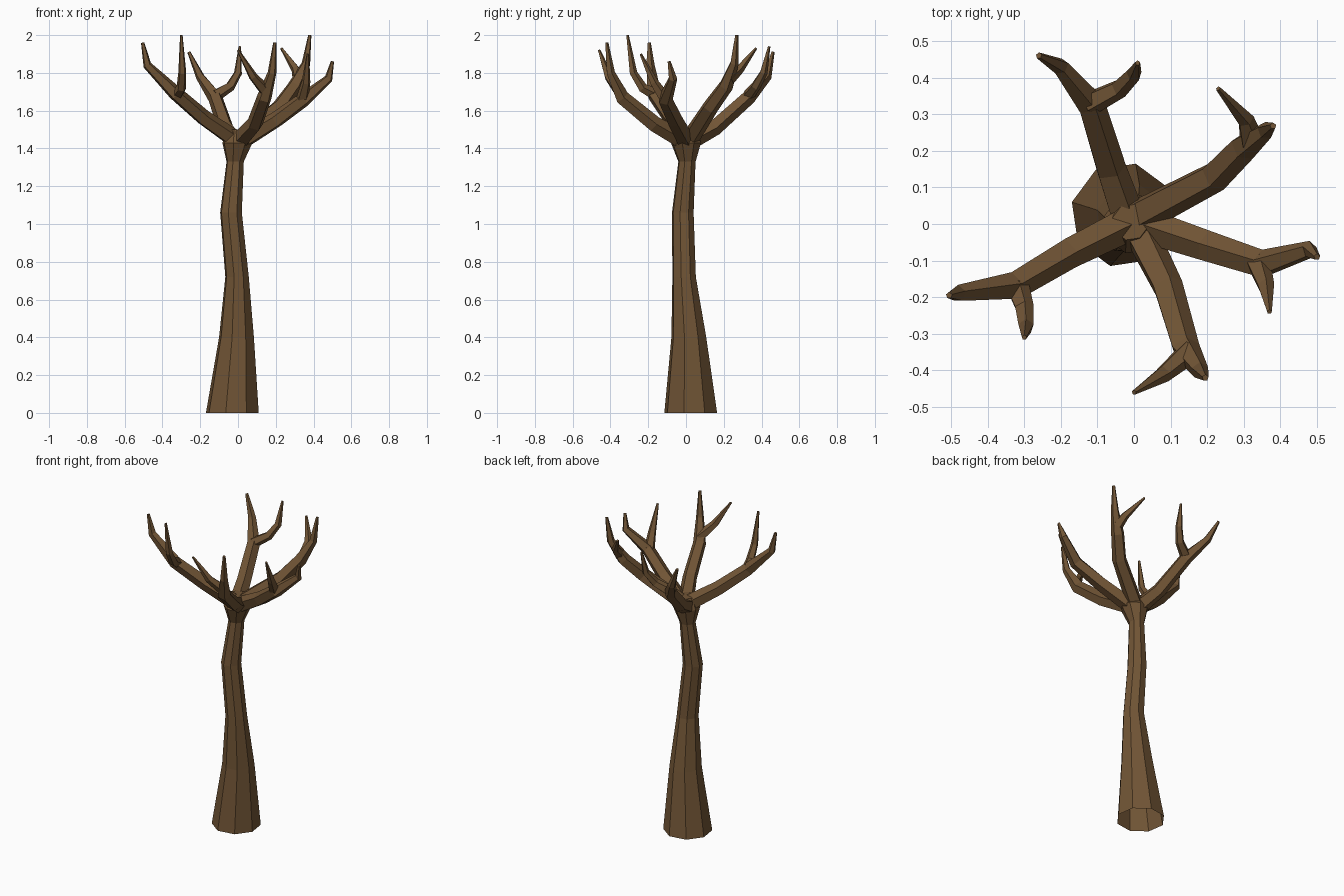
import bpy, bmesh, math
from mathutils import Vector, Matrix

cube = bpy.data.objects.get("Cube")
if cube:
    bpy.data.objects.remove(cube, do_unlink=True)

bark = bpy.data.materials.new("brown bark")
bark.use_nodes = True
color = (0.165, 0.09, 0.036, 1)
bark.diffuse_color = color
bark.node_tree.nodes["Principled BSDF"].inputs["Base Color"].default_value = color


def tube(name, path, sides, turn=0, level=False, cap_start=True):
    """Low-poly tapering tube; path points are (x, y, z, radius)."""
    points = [Vector(p[:3]) for p in path]
    bm = bmesh.new()
    rings = []
    last = len(path) - 1
    for i, p in enumerate(points):
        axis = Vector((0, 0, 1))
        if not level:
            axis = (points[min(i + 1, last)] - points[max(i - 1, 0)]).normalized()
        spin = Vector((0, 0, 1)).rotation_difference(axis).to_matrix()
        ring = []
        for k in range(sides):
            a = math.radians(turn) + math.tau * k / sides
            ring.append(bm.verts.new(p + spin @ Vector((math.cos(a), math.sin(a), 0)) * path[i][3]))
        rings.append(ring)
    for low, high in zip(rings, rings[1:]):
        for k in range(sides):
            n = (k + 1) % sides
            bm.faces.new((low[k], low[n], high[n], high[k]))
    bm.faces.new(rings[-1])
    if cap_start:
        bm.faces.new(rings[0][::-1])
    mesh = bpy.data.meshes.new(name)
    bm.to_mesh(mesh)
    bm.free()
    mesh.materials.append(bark)
    obj = bpy.data.objects.new(name, mesh)
    bpy.context.scene.collection.objects.link(obj)
    return obj


# Trunk, open underneath, flaring into the crown
tube("trunk", [(-.03, .025, 0, .144), (-.008, .015, .4, .095), (-.005, -.01, .72, .064),
               (-.037, -.017, 1.06, .059), (-.015, .005, 1.33, .047),
               (-.003, 0, 1.43, .082), (-.01, .005, 1.5, .05)],
     8, turn=31, level=True, cap_start=False)

# Each limb: a main path and a side twig that leaves it at the fork
limbs = {
    "back_left": (
        [(-.02, .02, 1.44), (-.065, .15, 1.51), (-.12, .33, 1.67), (-.2, .43, 1.78), (-.26, .46, 1.91)],
        [(-.12, .33, 1.68), (-.04, .37, 1.73), (0, .41, 1.8), (.01, .44, 1.94)]),
    "back_right": (
        [(.01, .02, 1.45), (.22, .13, 1.62), (.3, .21, 1.73), (.36, .255, 1.85), (.38, .268, 2)],
        [(.32, .23, 1.77), (.305, .285, 1.82), (.23, .37, 1.93)]),
    "right": (
        [(.02, 0, 1.44), (.2, -.06, 1.55), (.35, -.11, 1.66), (.48, -.07, 1.77), (.5, -.09, 1.86)],
        [(.34, -.11, 1.66), (.36, -.17, 1.75), (.37, -.24, 1.9)]),
    "front": (
        [(.01, -.01, 1.44), (.09, -.17, 1.53), (.14, -.34, 1.67), (.18, -.4, 1.8), (.195, -.42, 1.96)],
        [(.15, -.35, 1.7), (.08, -.41, 1.78), (0, -.46, 1.92)]),
    "left": (
        [(-.02, 0, 1.45), (-.18, -.08, 1.56), (-.33, -.17, 1.69), (-.48, -.19, 1.84), (-.505, -.195, 1.96)],
        [(-.32, -.17, 1.69), (-.3, -.23, 1.72), (-.295, -.28, 1.8), (-.3, -.31, 2)]),
}
limb_radii = (.05, .044, .04, .024, .009)
twig_radii = {3: (.034, .024, .007), 4: (.034, .027, .022, .007)}

for name, (main, twig) in limbs.items():
    tube(name + "_branch", [p + (r,) for p, r in zip(main, limb_radii)], 5, turn=18)
    tube(name + "_twig", [p + (r,) for p, r in zip(twig, twig_radii[len(twig)])], 5, turn=18)
